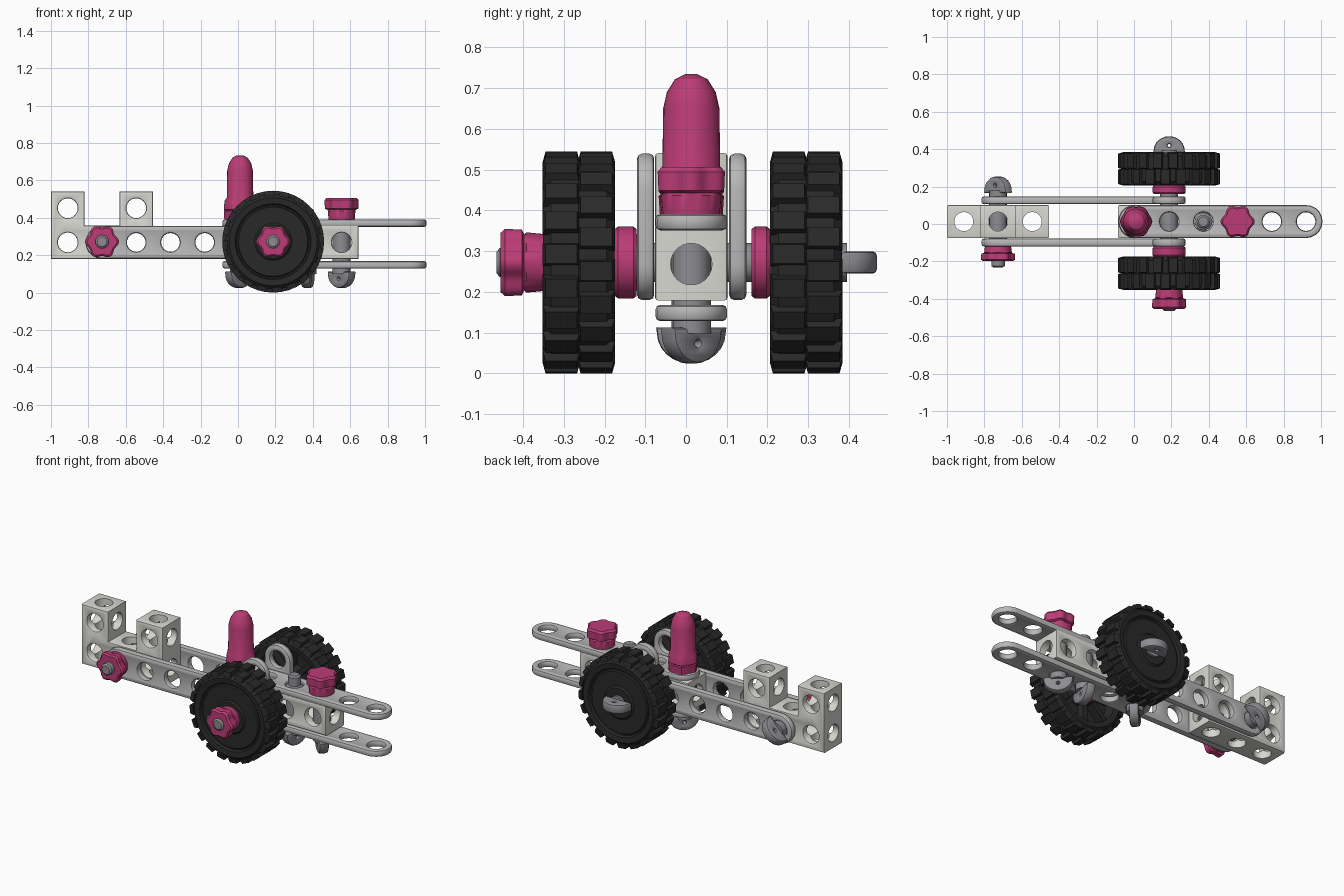
import bpy, bmesh, math
from mathutils import Matrix, Vector
from math import pi, cos, sin

if "Cube" in bpy.data.objects:
    bpy.data.objects.remove(bpy.data.objects["Cube"])

P = 0.183            # hole pitch
YC, ZC = 0.013, 0.268  # centre line of the blocks
X0, XL = 0.005, -0.91  # first hole of front block, rear block
T, R = Matrix.Translation, Matrix.Rotation


def mat(name, c):
    m = bpy.data.materials.new(name)
    m.diffuse_color = (*c, 1)
    m.use_nodes = True
    m.node_tree.nodes["Principled BSDF"].inputs["Base Color"].default_value = m.diffuse_color
    return m


PINK = mat("pink", (0.50, 0.045, 0.18))
RUBBER = mat("rubber", (0.022, 0.022, 0.022))
STEEL = mat("dark_grey", (0.27, 0.27, 0.29))
GREY = mat("grey", (0.48, 0.48, 0.48))
CREAM = mat("off_white", (0.68, 0.68, 0.64))


def finish(name, bm, m, material):
    bmesh.ops.remove_doubles(bm, verts=bm.verts, dist=1e-5)
    bmesh.ops.recalc_face_normals(bm, faces=bm.faces)
    me = bpy.data.meshes.new(name)
    bm.to_mesh(me)
    bm.free()
    me.shade_smooth()
    me.set_sharp_from_angle(angle=math.radians(32))
    me.materials.clear()
    me.materials.append(material)
    ob = bpy.data.objects.new(name, me)
    ob.matrix_world = m
    bpy.context.collection.objects.link(ob)
    return ob


def baked(ob):
    """bmesh of an evaluated object, which is then deleted"""
    bpy.context.view_layer.update()
    ev = ob.evaluated_get(bpy.context.evaluated_depsgraph_get())
    me = bpy.data.meshes.new_from_object(ev)
    bm = bmesh.new()
    bm.from_mesh(me)
    bpy.data.meshes.remove(me)
    bpy.data.objects.remove(ob)
    return bm


def arc(cx, cy, r, a0, a1, n=10):
    return [(cx + r * cos(math.radians(a0 + (a1 - a0) * i / n)),
             cy + r * sin(math.radians(a0 + (a1 - a0) * i / n))) for i in range(n + 1)]


def plate(outline, holes, thick, bevel, hole_r):
    """bevelled flat plate with round holes, lying in local xy"""
    cu = bpy.data.curves.new("plate", 'CURVE')
    cu.dimensions, cu.fill_mode = '2D', 'BOTH'
    cu.extrude, cu.bevel_depth, cu.bevel_resolution = thick / 2 - bevel, bevel, 1
    for pts in [outline] + [arc(x, y, hole_r + bevel, 0, 345, 23) for x, y in holes]:
        s = cu.splines.new('POLY')
        s.points.add(len(pts) - 1)
        for p, (x, y) in zip(s.points, pts):
            p.co = (x, y, 0, 1)
        s.use_cyclic_u = True
    ob = bpy.data.objects.new("plate", cu)
    bpy.context.collection.objects.link(ob)
    bm = baked(ob)
    bmesh.ops.remove_doubles(bm, verts=bm.verts, dist=1e-5)
    return bm


def lathe(name, prof, m, material, n=24, lobes=0.0, closed=False, extra=None):
    """turned part about local z; profile points (r, z[, lobed])"""
    bm = bmesh.new()
    rings = []
    for p in prof:
        k = lobes if len(p) > 2 else 0
        rings.append([bm.verts.new((p[0] * (1 + k * cos(12 * pi * i / n)) * cos(2 * pi * i / n),
                                    p[0] * (1 + k * cos(12 * pi * i / n)) * sin(2 * pi * i / n),
                                    p[1])) for i in range(n)])
    pairs = list(zip(rings, rings[1:])) + ([(rings[-1], rings[0])] if closed else [])
    for a, b in pairs:
        for i in range(n):
            j = (i + 1) % n
            bm.faces.new((a[i], a[j], b[j], b[i]))
    if extra:
        extra(bm)
    return finish(name, bm, m, material)


def drilled_block(name, outline, holes, columns, rows):
    """block drilled through on all three axes"""
    up = R(pi / 2, 4, 'X')
    ob = finish(name, plate(outline, holes, 0.178, 0.008, 0.053), T((0, YC, 0)) @ up, CREAM)
    for axis, spots in (("z", columns), ("x", rows)):
        bm = bmesh.new()
        for s in spots:
            mm = T((s, YC, 0.3)) if axis == "z" else T((0, YC, s)) @ R(pi / 2, 4, 'Y')
            bmesh.ops.create_cone(bm, cap_ends=True, segments=22, radius1=0.051, radius2=0.051,
                                  depth=3, matrix=mm)
        cutter = finish("cutter", bm, Matrix(), CREAM)
        cutter.hide_render = True
        mod = ob.modifiers.new("holes", 'BOOLEAN')
        mod.operation, mod.solver, mod.object = 'DIFFERENCE', 'EXACT', cutter
        m = ob.matrix_world.copy()
        new = baked(ob)
        bpy.data.objects.remove(cutter)
        ob = finish(name, new, m, CREAM)
        ob.name = name


# blocks: U-shaped rear block and four-cell front block
h, b = P / 2 - 0.002, 0.008
lo, mid, hi = ZC - h + b, ZC + h - b, ZC + P + h - b
xa, xb, xc, xd = XL - h + b, XL + h - b, XL + 2 * P - h + b, XL + 2 * P + h - b
drilled_block("rear_block",
              [(xa, lo), (xd, lo), (xd, hi), (xc, hi), (xc, mid), (xb, mid), (xb, hi), (xa, hi)],
              [(XL + i * P, ZC) for i in range(3)] + [(XL, ZC + P), (XL + 2 * P, ZC + P)],
              [XL + i * P for i in range(3)], [ZC, ZC + P])
xe, xf = X0 - h + b, X0 + 3 * P + h - b
drilled_block("front_block", [(xe, lo), (xf, lo), (xf, mid), (xe, mid)],
              [(X0 + i * P, ZC) for i in range(4)], [X0 + i * P for i in range(4)], [ZC])

# side plates: L-shaped, six holes long with one hole up
r, bv = 0.076, 0.012
xs, xr, zt = XL + P, X0 + P, ZC + P
ell = (arc(xs, ZC, r, 90, 270) + arc(xr, ZC, r, 270, 360, 6) + arc(xr, zt, r, 0, 180)
       + arc(xr - r - 0.02, ZC + r + 0.02, 0.02, 0, -90, 4))
for side, y in (("near", -0.099), ("far", 0.127)):
    finish(f"side_plate_{side}", plate(ell, [(xs + i * P, ZC) for i in range(6)] + [(xr, zt)],
                                       0.042, bv, 0.05),
           T((0, y, 0)) @ R(pi / 2, 4, 'X'), GREY)

# flat strips above and below the front block
xend = X0 + 5 * P
strip = arc(X0, 0, r, 90, 270) + arc(xend, 0, r, -90, 90)
for side, z in (("top", 0.371), ("bottom", 0.148)):
    finish(f"strip_{side}", plate(strip, [(X0 + i * P, 0) for i in range(6)], 0.04, bv, 0.05),
           T((0, YC, z)), GREY)


def bolt(name, m, length, turn):
    """shaft along local +z from the seat, thumb tab below"""
    L = length
    lathe(name + "_shaft", [(0, -0.03), (0.048, -0.03), (0.048, L - 0.07), (0.036, L - 0.06),
                            (0.036, L - 0.008), (0.026, L), (0, L)], m, STEEL, 16)
    half = [(x, z * 0.9 - 0.028) for x, z in arc(0, 0, 0.071, 180, 360, 12)]
    finish(name + "_tab", plate(half, [(0, -0.055)], 0.055, 0.012, 0.008),
           m @ R(math.radians(turn), 4, 'Z') @ R(pi / 2, 4, 'X'), STEEL)


def nut(name, m, height):
    s = height / 0.1
    lathe(name, [(0, 0), (0.07, 0), (0.074, 0.04 * s), (0.07, 0.045 * s, 1), (0.082, 0.05 * s, 1),
                 (0.084, 0.09 * s, 1), (0.074, 0.1 * s, 1), (0, 0.1 * s)], m, PINK, 48, 0.09)


def toward_front(x, y):
    return T((x, y, ZC + 0.004)) @ R(pi / 2, 4, 'X')


# upright bolts, their nut and the driver peg
for name, i, L, turn in (("peg_bolt", 0, 0.3, 45), ("bare_bolt", 2, 0.32, 80), ("strip_bolt", 3, 0.36, -45)):
    bolt(name, T((X0 + i * P, YC, 0.128)), L, turn)
nut("strip_nut", T((X0 + 3 * P, YC, 0.391)), 0.115)
lathe("upright_peg", [(0, 0), (0.08, 0, 1), (0.083, 0.045, 1), (0.078, 0.05, 1), (0.083, 0.055, 1),
                      (0.079, 0.10, 1), (0.071, 0.118), (0.069, 0.26), (0.06, 0.30), (0.04, 0.332),
                      (0.015, 0.344), (0, 0.344)], T((X0 + 0.006, YC, 0.39)), PINK, 24, 0.05)

# rear cross bolt and nut, wheel axle and nut
bolt("rear_bolt", toward_front(xs, 0.15), 0.382, 45)
nut("rear_nut", toward_front(xs, -0.12), 0.078)
bolt("axle", toward_front(xr, 0.365), 0.83, 0)
nut("axle_nut", toward_front(xr, -0.35), 0.105)
for side, y, w in (("near", -0.121, 0.054), ("far", 0.206, 0.045)):
    lathe(f"spacer_{side}", [(0, 0), (0.082, 0), (0.088, 0.008), (0.088, w - 0.008), (0.082, w), (0, w)],
          toward_front(xr, y), PINK, 24)


# wheels: turned tyre, two staggered rows of lugs, spokes in the hollow inner side
def lugs_and_spokes(bm):
    def box(m, taper=1.0):
        vs = bmesh.ops.create_cube(bm, size=1)["verts"]
        for v in vs:
            if v.co.x > 0:
                v.co.y *= taper
                v.co.z *= taper
            v.co = m @ v.co
    for k in range(20):
        for row in (-1, 1):
            a = 2 * pi * (k + (0.25 if row > 0 else -0.25)) / 20
            box(R(a, 4, 'Z') @ T((0.258, 0, row * 0.043)) @ Matrix.Diagonal((0.027, 0.056, 0.092, 1)), 0.84)
    for k in range(8):
        box(R(2 * pi * k / 8, 4, 'Z') @ T((0.14, 0, -0.03)) @ Matrix.Diagonal((0.13, 0.03, 0.08, 1)))


tyre = [(0.045, 0.086), (0.09, 0.086), (0.10, 0.078), (0.185, 0.078), (0.19, 0.07), (0.197, 0.07),
        (0.203, 0.084), (0.235, 0.088), (0.255, 0.068), (0.255, -0.068), (0.235, -0.088),
        (0.203, -0.084), (0.19, -0.02), (0.092, -0.02), (0.085, -0.088), (0.045, -0.088)]
for side, y, flip in (("near", -0.263, 0), ("far", 0.295, pi)):
    lathe(f"wheel_{side}", tyre, toward_front(xr, y) @ R(flip, 4, 'X'), RUBBER, 40,
          closed=True, extra=lugs_and_spokes)
